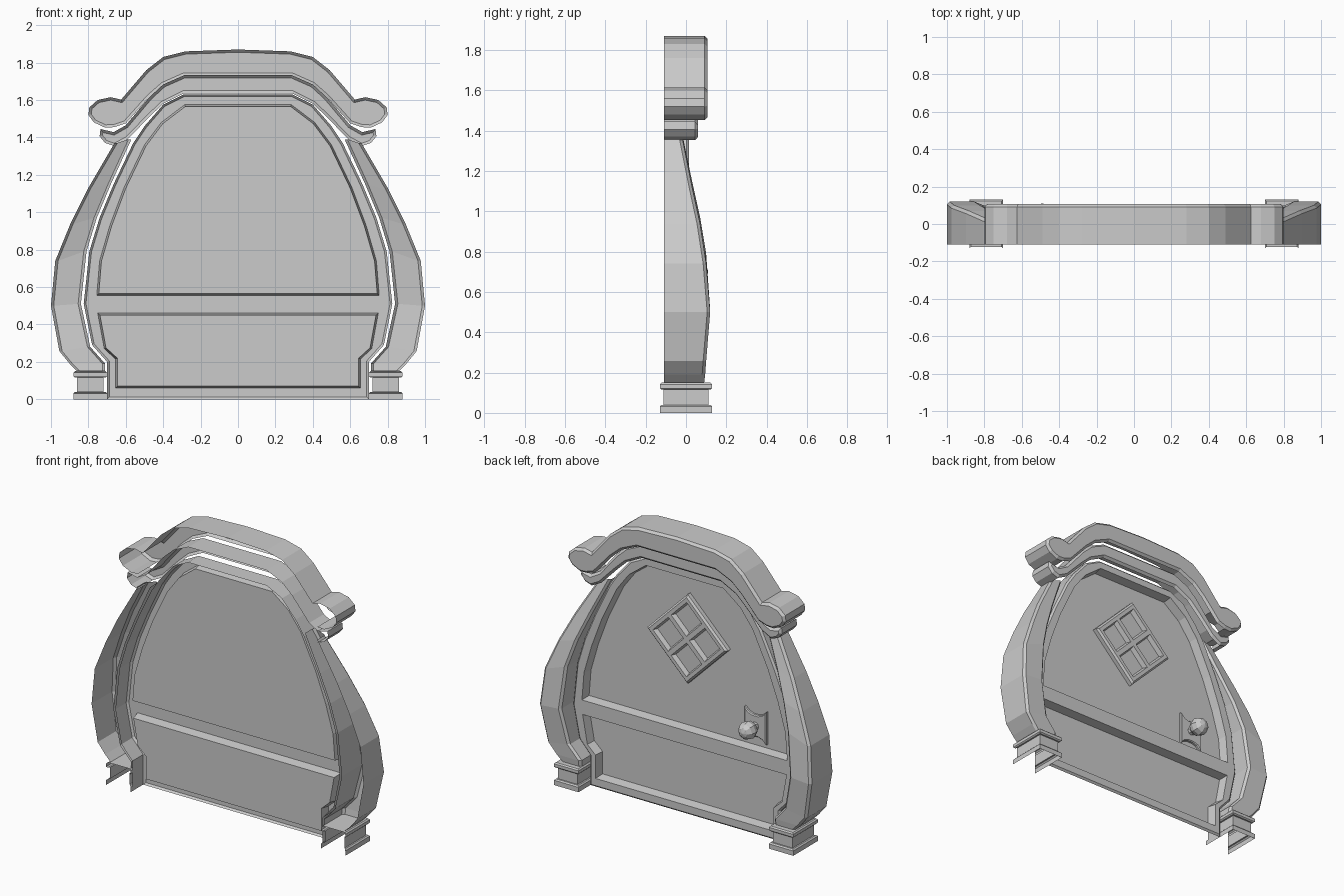
import bpy, bmesh, math
from mathutils import Vector

if "Cube" in bpy.data.objects:
    bpy.data.objects.remove(bpy.data.objects["Cube"])

BACK = -0.11


def finish(name, bm, mirror=False):
    """Orient an open shell toward +y and make it an object."""
    bmesh.ops.recalc_face_normals(bm, faces=bm.faces)
    bm.normal_update()
    if sum(f.normal.y * f.calc_area() for f in bm.faces) < 0:
        bmesh.ops.reverse_faces(bm, faces=bm.faces)
    me = bpy.data.meshes.new(name)
    bm.to_mesh(me)
    bm.free()
    ob = bpy.data.objects.new(name, me)
    bpy.context.collection.objects.link(ob)
    if mirror:
        ob.modifiers.new("Mirror", 'MIRROR')
    return ob


def inset(pts, d):
    """Offset a closed (x, z) outline inward by d with mitred corners."""
    n = len(pts)
    area = sum(pts[i][0] * pts[(i + 1) % n][1] - pts[(i + 1) % n][0] * pts[i][1] for i in range(n))
    s = 1 if area > 0 else -1
    out = []
    for i in range(n):
        p = Vector(pts[i])
        e1 = (p - Vector(pts[i - 1])).normalized()
        e2 = (Vector(pts[(i + 1) % n]) - p).normalized()
        n1, n2 = Vector((-e1.y, e1.x)) * s, Vector((-e2.y, e2.x)) * s
        out.append(tuple(p + (n1 + n2) * d / max(0.4, 1 + n1.dot(n2))))
    return out


def ring(bm, pts, y):
    return [bm.verts.new((x, y, z)) for x, z in pts]


def bridge(bm, a, b, keep=lambda i: True):
    n = len(a)
    for i in range(n):
        if keep(i):
            j = (i + 1) % n
            bm.faces.new((a[i], a[j], b[j], b[i]))


def loop_edges(bm, r):
    out = []
    for i in range(len(r)):
        pair = (r[i], r[(i + 1) % len(r)])
        out.append(bm.edges.get(pair) or bm.edges.new(pair))
    return out


def fill(bm, *rings):
    edges = [e for r in rings for e in loop_edges(bm, r)]
    bmesh.ops.triangle_fill(bm, edges=edges, use_beauty=True, normal=(0, 1, 0))


def plate(name, outline, back, front, bevel, holes=(), depth=0.0, slope=0.01, keep=lambda i: True):
    """Bevelled shell, open at the back, with sunken panels."""
    bm = bmesh.new()
    b, m = ring(bm, outline, back), ring(bm, outline, front - bevel)
    f = ring(bm, inset(outline, bevel), front)
    bridge(bm, b, m, keep)
    bridge(bm, m, f)
    tops = [ring(bm, h, front) for h in holes]
    fill(bm, f, *tops)
    for h, t in zip(holes, tops):
        low = ring(bm, inset(h, slope), front - depth)
        bridge(bm, t, low)
        fill(bm, low)
    bmesh.ops.delete(bm, geom=[v for v in bm.verts if not v.link_faces], context='VERTS')
    return finish(name, bm)


def sym(half):
    """Right half outline, then its mirror back to the start."""
    return half + [(-x, z) for x, z in reversed(half) if x > 1e-6]


def loft(name, rows, cap=False):
    bm = bmesh.new()
    vs = [[bm.verts.new(p) for p in r] for r in rows]
    for a, b in zip(vs, vs[1:]):
        for i in range(len(a) - 1):
            bm.faces.new((a[i], a[i + 1], b[i + 1], b[i]))
    if cap:
        bm.faces.new(vs[-1])
    return finish(name, bm, True)


# Canopy bands: outer half line with rounded ends, inner half line left open below
def band(name, outer, inner, front, bevel):
    left = lambda pts: [(-x, z) for x, z in pts]
    o = left(outer[::-1]) + [p for p in outer if p[0] > 0]
    if outer[0][0] == 0:
        o = left(outer[:0:-1]) + outer
    i = inner[::-1] + left(inner)
    plate(name, o + i, BACK, front, bevel, keep=lambda k: k < len(o) - 1)


band("canopy_top",
     [(0, 1.87), (.28, 1.86), (.40, 1.83), (.49, 1.76), (.625, 1.602), (.68, 1.615), (.75, 1.60),
      (.795, 1.56), (.80, 1.52), (.77, 1.48), (.71, 1.452), (.66, 1.455)],
     [(.287, 1.73), (.40, 1.68), (.474, 1.615), (.60, 1.475)], 0.107, 0.015)
band("canopy_lower",
     [(.287, 1.733), (.40, 1.683), (.474, 1.615), (.60, 1.465), (.665, 1.428), (.735, 1.445),
      (.74, 1.406), (.71, 1.37), (.66, 1.353)],
     [(.29, 1.635), (.40, 1.58), (.474, 1.51), (.59, 1.39)], 0.06, 0.015)

# Door with two sunken panels
door = sym([(.70, 0), (.70, .20), (.78, .29), (.825, .51), (.795, .79), (.74, .97), (.665, 1.15),
            (.56, 1.37), (.50, 1.46), (.40, 1.575), (.29, 1.63)])
upper = sym([(.755, .555), (.74, .74), (.685, .93), (.61, 1.13), (.50, 1.36), (.41, 1.48), (.285, 1.575)])
lower = sym([(.655, .06), (.655, .215), (.715, .27), (.75, .46)])
PANEL = -0.045
plate("door", door, BACK, 0.015, 0.012, [upper, lower], 0.06, 0.01,
      keep=lambda i: i != len(door) - 1)

# Bulging side columns: outer x, z, inner x, z, front y
path = [(.86, .15, .71, .15, .09), (.90, .19, .71, .19, .095), (.955, .257, .79, .28, .10),
        (1.0, .50, .84, .51, .12), (.977, .74, .81, .79, .10), (.897, .936, .755, .97, .07),
        (.806, 1.12, .68, 1.15, .03), (.66, 1.37, .57, 1.39, -.02)]
B = 0.015
loft("side_column", [[(xo, BACK, zo), (xo, y - B, zo), (xo - B, y, zo), (xi + B, y, zi),
                      (xi, y - B, zi), (xi, BACK, zi)] for xo, zo, xi, zi, y in path])

# Moulded column bases: inset, height
base = [(0, 0), (0, .032), (.008, .04), (.018, .04), (.018, .115), (.008, .115), (0, .122),
        (0, .142), (.008, .15)]
loft("column_base", [[(.70 + d, -.13 + d, z), (.70 + d, .13 - d, z), (.88 - d, .13 - d, z),
                      (.88 - d, -.13 + d, z)] for d, z in base], cap=True)

# Diamond window with four panes
def diamond(u, v, h):
    c = math.sqrt(0.5)
    return [((u + a * h - v - b * h) * c, 1.15 + (u + a * h + v + b * h) * c)
            for a, b in ((-1, -1), (1, -1), (1, 1), (-1, 1))]


panes = [diamond(u, v, .08) for u in (-.095, .095) for v in (-.095, .095)]
plate("window", diamond(0, 0, .21), PANEL, PANEL + .04, .012, panes, .03, .01)

# Handle plate with scooped ends
KX, KZ = -.49, .70
scoop = [(.08, .11), (.05, .082), (.02, .072), (-.02, .072), (-.05, .082), (-.08, .11)]
plate("handle_plate", [(KX + x, KZ + z) for x, z in scoop] + [(KX - x, KZ - z) for x, z in scoop],
      PANEL, PANEL + .02, .006)

# Door knob and its stem
bpy.ops.mesh.primitive_cylinder_add(vertices=8, radius=.028, depth=.06,
                                    location=(KX, PANEL + .045, KZ), rotation=(math.pi / 2, 0, 0))
bpy.context.object.name = "knob_stem"
bpy.ops.mesh.primitive_uv_sphere_add(segments=8, ring_count=6, radius=.06,
                                     location=(KX, PANEL + .095, KZ), rotation=(math.pi / 2, 0, 0))
bpy.context.object.name = "door_knob"
